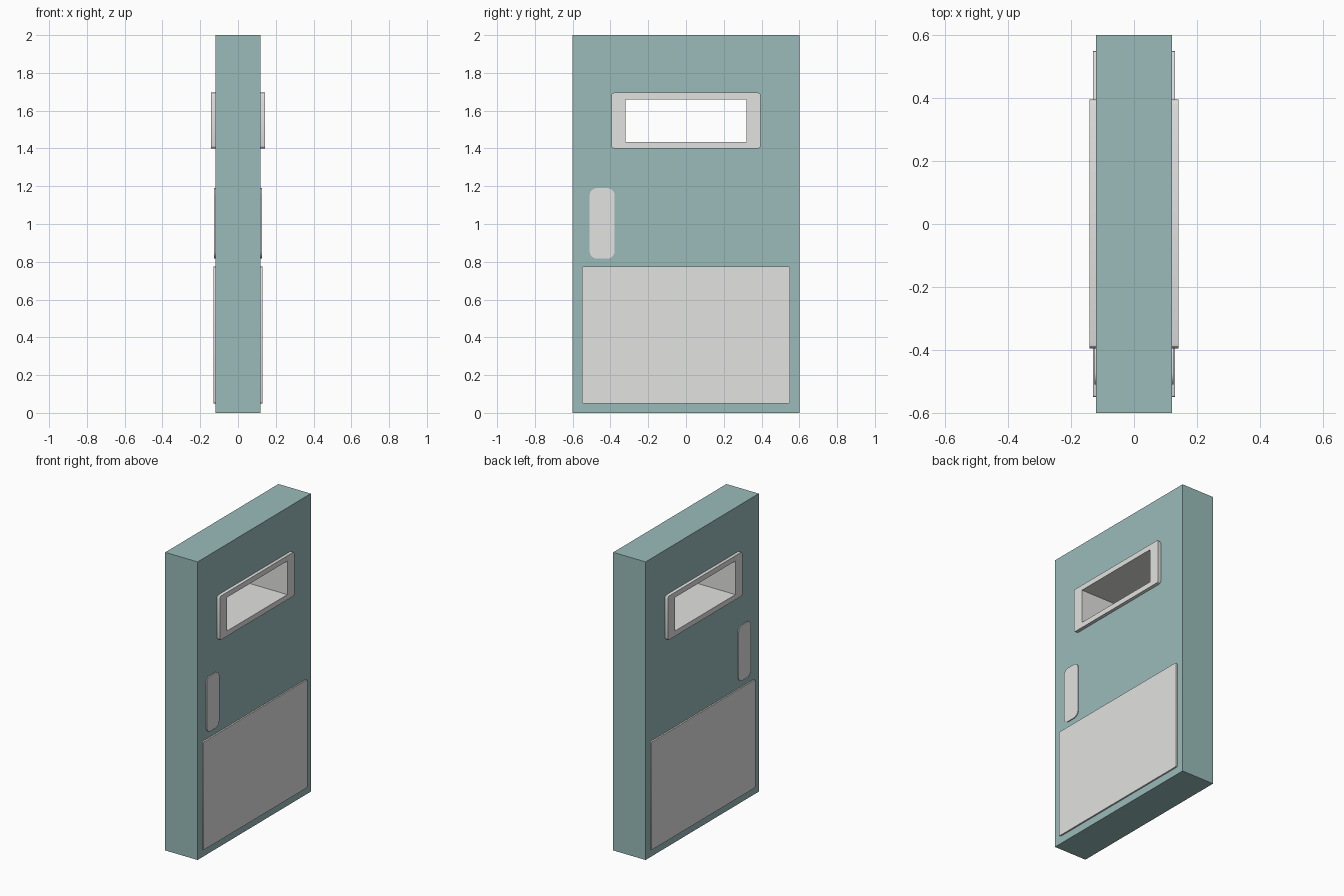
import bpy, bmesh, math
from mathutils import Matrix

if "Cube" in bpy.data.objects:
    bpy.data.objects.remove(bpy.data.objects["Cube"])


def material(name, rgb):
    m = bpy.data.materials.new(name)
    m.diffuse_color = (*rgb, 1.0)
    m.use_nodes = True
    m.node_tree.nodes["Principled BSDF"].inputs["Base Color"].default_value = m.diffuse_color
    return m


TEAL = material("teal paint", (0.32, 0.50, 0.49))
GREY = material("light grey metal", (0.76, 0.76, 0.75))


def rect(y0, y1, z0, z1, r=0.0, n=5):
    """Outline of a rectangle, with rounded corners when r > 0."""
    if r == 0:
        return [(y1, z1), (y0, z1), (y0, z0), (y1, z0)]
    pts = []
    centres = [(y1 - r, z1 - r), (y0 + r, z1 - r), (y0 + r, z0 + r), (y1 - r, z0 + r)]
    for k, (cy, cz) in enumerate(centres):
        for i in range(n + 1):
            a = math.pi / 2 * (k + i / n)
            pts.append((cy + r * math.cos(a), cz + r * math.sin(a)))
    return pts


def panel(name, outlines, x0, x1, mat):
    """Filled outline (later outlines are holes) extruded along x."""
    cu = bpy.data.curves.new(name, 'CURVE')
    cu.dimensions = '2D'
    cu.fill_mode = 'BOTH'
    cu.extrude = (x1 - x0) / 2
    for pts in outlines:
        s = cu.splines.new('POLY')
        s.points.add(len(pts) - 1)
        for p, (y, z) in zip(s.points, pts):
            p.co = (y, z, 0, 1)
        s.use_cyclic_u = True
    tmp = bpy.data.objects.new(name + "_outline", cu)
    bpy.context.collection.objects.link(tmp)
    dg = bpy.context.evaluated_depsgraph_get()
    me = bpy.data.meshes.new_from_object(tmp.evaluated_get(dg))
    bpy.data.objects.remove(tmp)
    # outline plane (x, y, depth) -> world (y, z, x)
    me.transform(Matrix(((0, 0, 1, (x0 + x1) / 2), (1, 0, 0, 0),
                         (0, 1, 0, 0), (0, 0, 0, 1))))
    bm = bmesh.new()
    bm.from_mesh(me)
    bmesh.ops.remove_doubles(bm, verts=bm.verts, dist=1e-5)
    bmesh.ops.recalc_face_normals(bm, faces=bm.faces)
    for f in bm.faces:
        f.material_index = 0
    bm.to_mesh(me)
    bm.free()
    me.materials.clear()
    me.materials.append(mat)
    ob = bpy.data.objects.new(name, me)
    bpy.context.collection.objects.link(ob)
    bpy.ops.object.select_all(action='DESELECT')
    ob.select_set(True)
    bpy.context.view_layer.objects.active = ob
    bpy.ops.object.shade_smooth_by_angle(angle=math.radians(30))
    return ob


# Door slab with window opening
panel("door_slab", [rect(-0.6, 0.6, 0, 2), rect(-0.33, 0.33, 1.425, 1.67)],
      -0.12, 0.12, TEAL)

# Window frame, lining the opening right through the door
panel("window_frame", [rect(-0.395, 0.395, 1.40, 1.695, 0.014, 3),
                       rect(-0.32, 0.32, 1.435, 1.66)], -0.142, 0.142, GREY)

# Kick plate and push plate on both faces
for side, s in (("right", 1), ("left", -1)):
    for name, outline, depth in (
            ("kick_plate", rect(-0.55, 0.55, 0.05, 0.775, 0.008, 2), 0.13),
            ("push_plate", rect(-0.51, -0.378, 0.817, 1.19, 0.038, 6), 0.126)):
        x0, x1 = sorted((s * 0.119, s * depth))
        panel(f"{name}_{side}", [outline], x0, x1, GREY)
